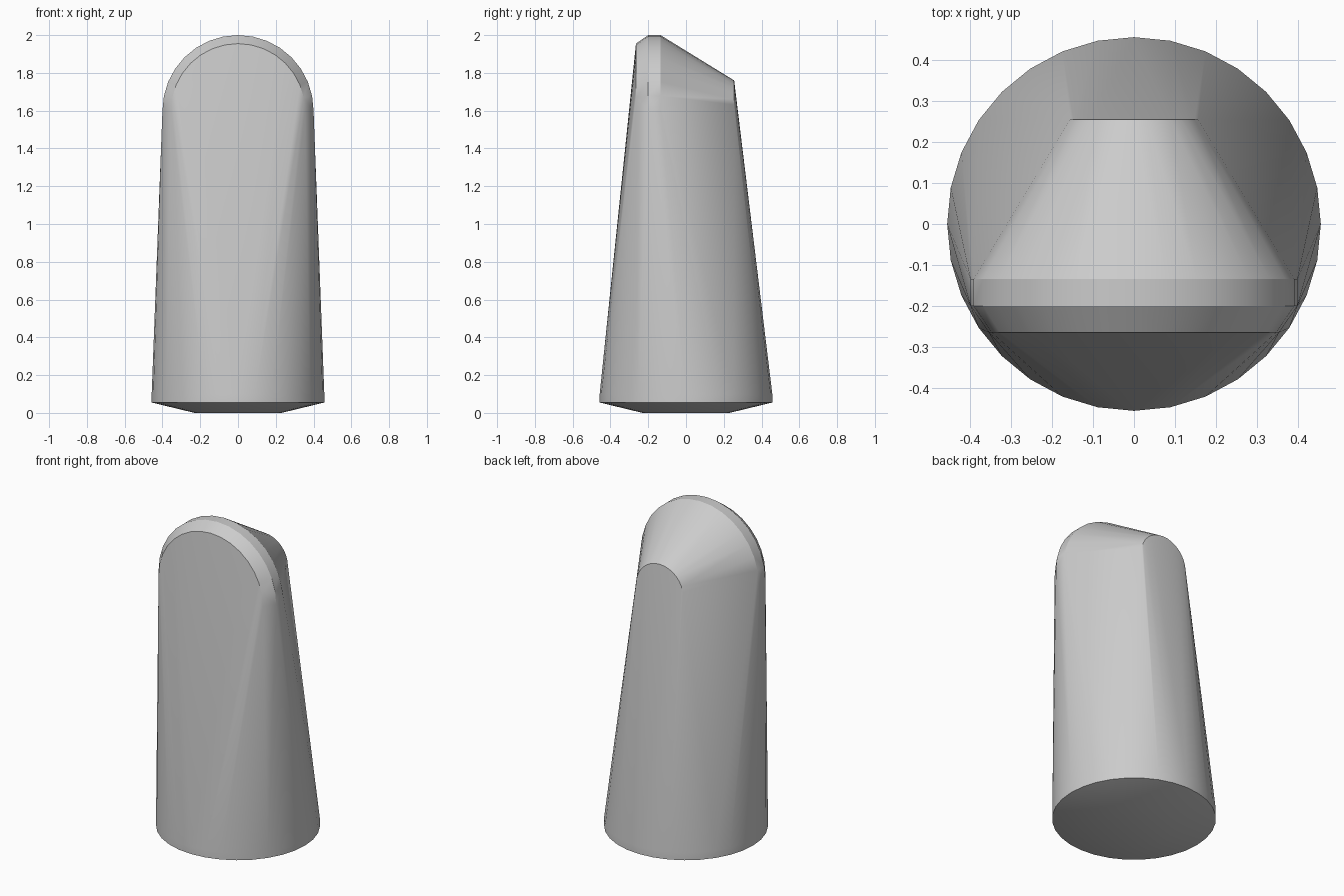
import bpy, bmesh, math
from mathutils import Vector

cube = bpy.data.objects.get("Cube")
if cube:
    bpy.data.objects.remove(cube, do_unlink=True)

SIDES = 32
AXIS_Z = 1.6  # height of the upright rounded discs


def ring(bm, radius, offset, upright):
    """Add a circle of points, either lying flat or standing across the y axis."""
    for i in range(SIDES):
        a = math.tau * i / SIDES
        u, v = radius * math.cos(a), radius * math.sin(a)
        bm.verts.new(Vector((u, offset, AXIS_Z + v)) if upright else Vector((u, v, offset)))


grey = bpy.data.materials.new("plain grey")
grey.use_nodes = True
colour = (0.6, 0.6, 0.6, 1)
grey.diffuse_color = colour
grey.node_tree.nodes["Principled BSDF"].inputs["Base Color"].default_value = colour

bm = bmesh.new()
# Round foot: small underside, wide rim, short straight band
for radius, z in ((0.23, 0), (0.457, 0.055), (0.457, 0.1)):
    ring(bm, radius, z, False)
# Rounded head: bevelled front, full-width band, small back
for radius, y in ((0.355, -0.265), (0.4, -0.2), (0.4, -0.135), (0.16, 0.255)):
    ring(bm, radius, y, True)

# Stretch one skin over foot and head
hull = bmesh.ops.convex_hull(bm, input=bm.verts[:])
spare = {g for g in hull["geom_interior"] + hull["geom_unused"]
         if isinstance(g, bmesh.types.BMVert)}
bmesh.ops.delete(bm, geom=list(spare), context='VERTS')
bmesh.ops.dissolve_limit(bm, angle_limit=math.radians(0.2), verts=bm.verts[:], edges=bm.edges[:])
bmesh.ops.recalc_face_normals(bm, faces=bm.faces[:])

mesh = bpy.data.meshes.new("tapered_body")
bm.to_mesh(mesh)
bm.free()
mesh.materials.append(grey)
body = bpy.data.objects.new("tapered_body", mesh)
bpy.context.collection.objects.link(body)
bpy.ops.object.select_all(action='DESELECT')
body.select_set(True)
bpy.context.view_layer.objects.active = body
bpy.ops.object.shade_smooth_by_angle(angle=math.radians(30))
